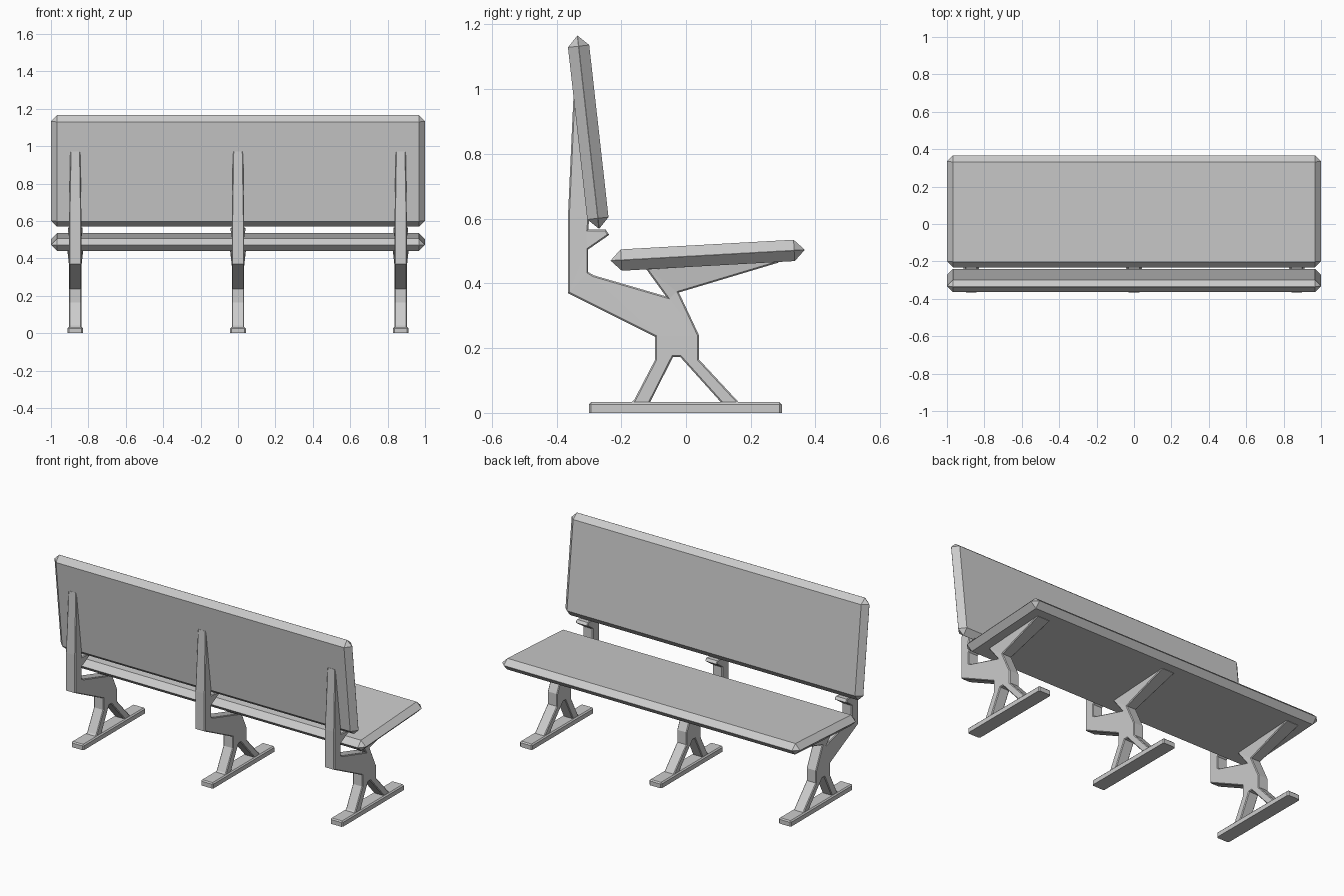
import bpy, bmesh, math
from mathutils import Matrix

if "Cube" in bpy.data.objects:
    bpy.data.objects.remove(bpy.data.objects["Cube"])


def finish(bm, name):
    bmesh.ops.recalc_face_normals(bm, faces=bm.faces)
    me = bpy.data.meshes.new(name)
    bm.to_mesh(me)
    bm.free()
    ob = bpy.data.objects.new(name, me)
    bpy.context.collection.objects.link(ob)
    return ob


def slab(name, size, loc, tilt, bevel, edges=lambda e: True):
    """Chamfered box, tilted about the x axis."""
    bm = bmesh.new()
    bmesh.ops.create_cube(bm, size=1, matrix=Matrix.Diagonal((*size, 1)))
    bmesh.ops.bevel(bm, geom=[e for e in bm.edges if edges(e)], offset=bevel,
                    segments=1, affect='EDGES', profile=0.5)
    ob = finish(bm, name)
    ob.location = loc
    ob.rotation_euler.x = tilt
    return ob


# Seat and backrest boards with pointed edges
slab("seat", (2, 0.60, 0.066), (0, 0.067, 0.487), math.radians(3.2), 0.0325)
slab("backrest", (2, 0.066, 0.60), (0, -0.302, 0.867), math.radians(6.4), 0.0325)

# Bracket silhouette: y, z, half width
N, W = 0.033, 0.043
PROFILE = [
    (-0.180, 0.025, N), (-0.160, 0.040, N), (-0.095, 0.165, N), (-0.095, 0.235, N),
    (-0.365, 0.370, N), (-0.365, 0.600, N), (-0.348, 0.970, 0.027),
    (-0.335, 0.970, 0.027), (-0.298, 0.610, N),
    (-0.302, 0.566, N), (-0.248, 0.566, 0.040), (-0.237, 0.550, 0.040),
    (-0.302, 0.505, N), (-0.302, 0.435, N), (-0.285, 0.425, N), (-0.062, 0.360, N),
    (-0.125, 0.447, W), (0.285, 0.472, W), (0.285, 0.464, W), (-0.022, 0.372, N),
    (0.040, 0.240, N), (0.040, 0.165, N), (0.170, 0.025, N), (0.115, 0.025, N),
    (-0.018, 0.173, N), (-0.040, 0.173, N), (-0.115, 0.025, N),
]


def bracket(name, x):
    bm = bmesh.new()
    a = [bm.verts.new((-w, y, z)) for y, z, w in PROFILE]
    b = [bm.verts.new((w, y, z)) for y, z, w in PROFILE]
    caps = [bm.faces.new(a), bm.faces.new(b[::-1])]
    n = len(a)
    for i in range(n):
        j = (i + 1) % n
        bm.faces.new((a[j], a[i], b[i], b[j]))
    bmesh.ops.recalc_face_normals(bm, faces=bm.faces)
    rim = list({e for f in caps for e in f.edges})
    bmesh.ops.bevel(bm, geom=rim, offset=0.007, segments=1, affect='EDGES',
                    profile=0.5, clamp_overlap=True)
    bmesh.ops.triangulate(bm, faces=[f for f in bm.faces if len(f.verts) > 4])
    finish(bm, name).location.x = x


# Three brackets, each on its own foot
for side, x in (("left", -0.87), ("middle", 0), ("right", 0.87)):
    bracket(side + "_bracket", x)
    slab(side + "_foot", (0.083, 0.596, 0.033), (x, -0.002, 0.0165), 0, 0.007,
         lambda e: max(v.co.z for v in e.verts) > 0)
